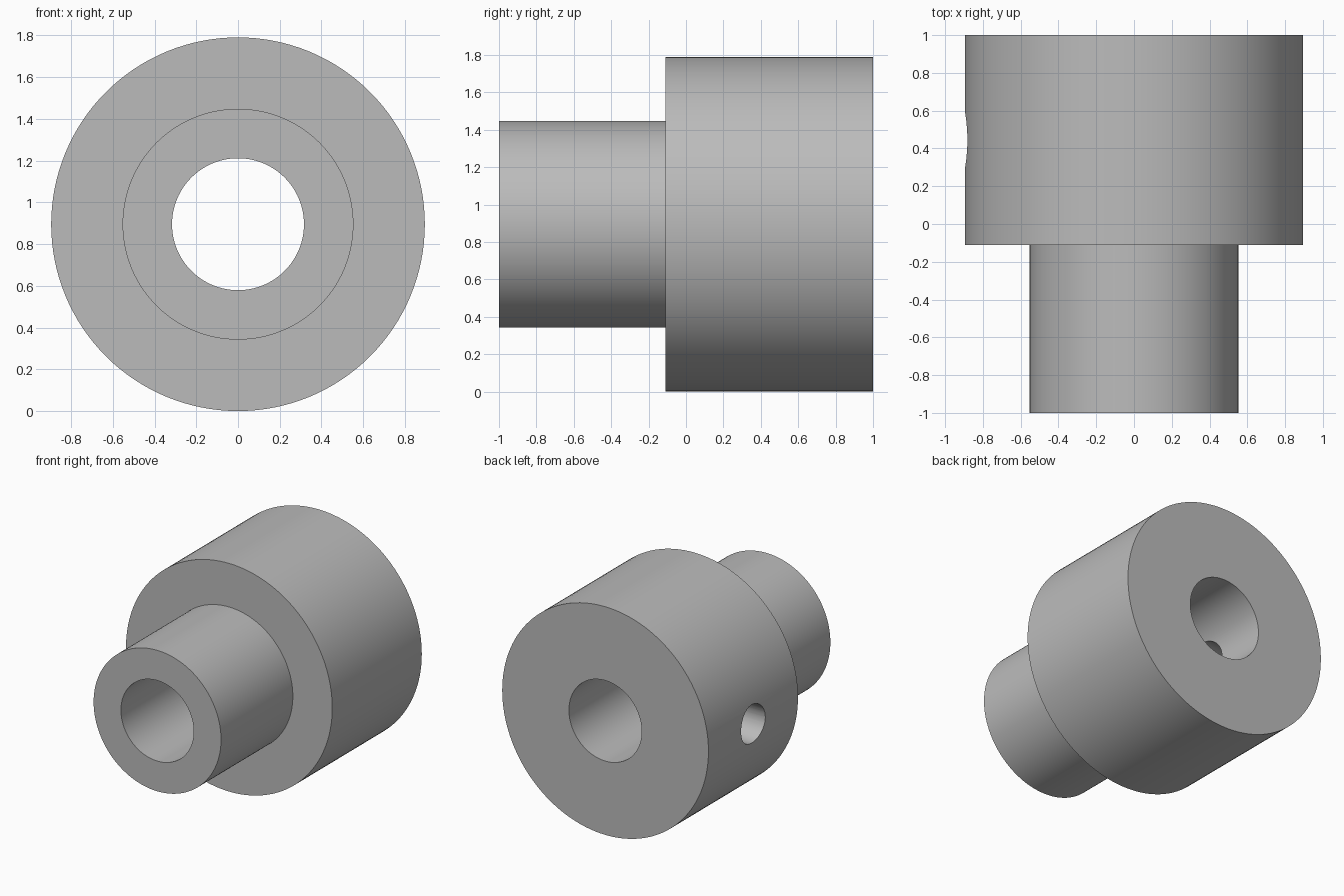
import bpy, bmesh, math
from mathutils import Matrix

cube = bpy.data.objects.get("Cube")
if cube:
    bpy.data.objects.remove(cube, do_unlink=True)

SEGMENTS = 128
BODY_R, NECK_R, BORE_R, HOLE_R = 0.895, 0.553, 0.316, 0.15
FRONT, STEP, BACK = -1.0, -0.11, 1.0

grey = bpy.data.materials.new("plain grey")
grey.use_nodes = True
color = (0.5, 0.5, 0.5, 1)
grey.diffuse_color = color
grey.node_tree.nodes["Principled BSDF"].inputs["Base Color"].default_value = color


def add_object(name, bm):
    bmesh.ops.recalc_face_normals(bm, faces=bm.faces)
    mesh = bpy.data.meshes.new(name)
    bm.to_mesh(mesh)
    bm.free()
    mesh.materials.append(grey)
    obj = bpy.data.objects.new(name, mesh)
    bpy.context.collection.objects.link(obj)
    return obj


# Stepped collar: a closed (radius, y) profile turned about the y axis
profile = [(BORE_R, FRONT), (NECK_R, FRONT), (NECK_R, STEP),
           (BODY_R, STEP), (BODY_R, BACK), (BORE_R, BACK)]
bm = bmesh.new()
rings = []
for i in range(SEGMENTS):
    a = math.tau * i / SEGMENTS
    rings.append([bm.verts.new((r * math.cos(a), y, BODY_R + r * math.sin(a)))
                  for r, y in profile])
for i, ring in enumerate(rings):
    following = rings[(i + 1) % SEGMENTS]
    for j in range(len(profile)):
        k = (j + 1) % len(profile)
        bm.faces.new((ring[j], ring[k], following[k], following[j]))
collar = add_object("stepped_collar", bm)

# Cutter for the set screw hole, from the outer wall into the bore
bm = bmesh.new()
bmesh.ops.create_cone(bm, cap_ends=True, segments=64, radius1=HOLE_R,
                      radius2=HOLE_R, depth=BODY_R + 0.1,
                      matrix=Matrix.Translation((-(BODY_R + 0.1) / 2, (STEP + BACK) / 2, BODY_R))
                      @ Matrix.Rotation(math.pi / 2, 4, 'Y'))
cutter = add_object("screw_hole_cutter", bm)
cutter.hide_render = True
cutter.hide_viewport = True

cut = collar.modifiers.new("screw hole", 'BOOLEAN')
cut.operation = 'DIFFERENCE'
cut.solver = 'EXACT'
cut.object = cutter

# Apply the cut, drop the cutter, and smooth the round walls
bpy.ops.object.select_all(action='DESELECT')
bpy.context.view_layer.objects.active = collar
collar.select_set(True)
bpy.ops.object.modifier_apply(modifier=cut.name)
bpy.data.objects.remove(cutter, do_unlink=True)
bpy.ops.object.shade_smooth_by_angle(angle=math.radians(30))
